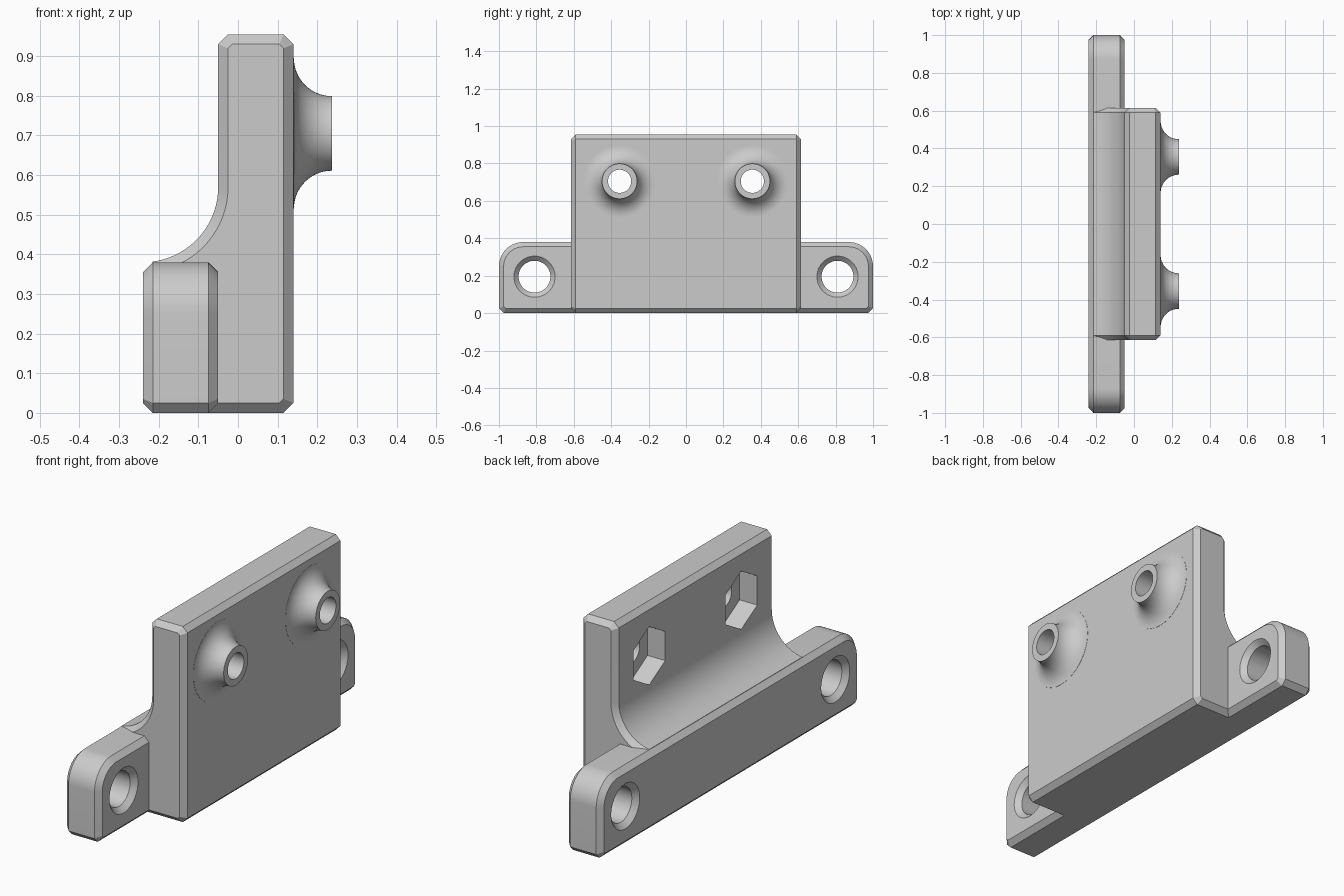
import bpy, bmesh, math
from mathutils import Vector

if "Cube" in bpy.data.objects:
    bpy.data.objects.remove(bpy.data.objects["Cube"], do_unlink=True)

CH = 0.025            # chamfer on every outer edge
PEG_Y, PEG_Z = 0.355, 0.705
EYE_Y, EYE_Z = 0.81, 0.195

grey = bpy.data.materials.new("plain grey")
grey.use_nodes = True
COLOUR = (0.6, 0.6, 0.6, 1)
grey.diffuse_color = COLOUR
grey.node_tree.nodes["Principled BSDF"].inputs["Base Color"].default_value = COLOUR


def loft(name, rings):
    """Closed solid through equal-length rings of points."""
    bm = bmesh.new()
    rings = [[bm.verts.new(p) for p in ring] for ring in rings]
    count = len(rings[0])
    for low, high in zip(rings, rings[1:]):
        for i in range(count):
            j = (i + 1) % count
            bm.faces.new((low[i], low[j], high[j], high[i]))
    bm.faces.new(rings[0])
    bm.faces.new(rings[-1])
    bmesh.ops.recalc_face_normals(bm, faces=bm.faces)
    mesh = bpy.data.meshes.new(name)
    bm.to_mesh(mesh)
    bm.free()
    mesh.materials.append(grey)
    ob = bpy.data.objects.new(name, mesh)
    bpy.context.collection.objects.link(ob)
    return ob


def arc(cx, cy, r, start, end, n):
    """Points on an arc, angles in degrees."""
    steps = [math.radians(start + (end - start) * i / n) for i in range(n + 1)]
    return [(cx + r * math.cos(a), cy + r * math.sin(a)) for a in steps]


def inset(points, d):
    """Offset a counter-clockwise outline inwards with mitred corners."""
    pts = [Vector(p) for p in points]
    result = []
    for i, p in enumerate(pts):
        a = (p - pts[i - 1]).normalized()
        b = (pts[(i + 1) % len(pts)] - p).normalized()
        na, nb = Vector((-a.y, a.x)), Vector((-b.y, b.x))
        result.append(p + (na + nb) * d / (1 + na.dot(nb)))
    return result


def chamfered_prism(name, outline, start, end, place):
    """Extrude an outline from start to end with chamfered caps."""
    small = inset(outline, CH)
    layers = [(small, start), (outline, start + CH), (outline, end - CH), (small, end)]
    return loft(name, [[place(p[0], p[1], t) for p in pts] for pts, t in layers])


def turned(name, profile, y, z, sides=64, turn=0.0):
    """Solid of revolution about a line along x; profile is (x, radius)."""
    angles = [turn + math.tau * i / sides for i in range(sides)]
    return loft(name, [[(x, y + r * math.cos(a), z + r * math.sin(a)) for a in angles]
                       for x, r in profile])


def combine(target, tool, operation):
    mod = target.modifiers.new(tool.name, 'BOOLEAN')
    mod.operation = operation
    mod.solver = 'EXACT'
    mod.object = tool
    bpy.context.view_layer.update()
    bpy.context.view_layer.objects.active = target
    bpy.ops.object.modifier_apply(modifier=mod.name)
    bpy.data.objects.remove(tool, do_unlink=True)


# Upright plate with a curved foot, extruded along y
outline = [(-0.14, 0), (0.14 - CH, 0), (0.14, CH), (0.14, 0.955 - CH),
           (0.14 - CH, 0.955), (CH - 0.05, 0.955), (-0.05, 0.955 - CH)]
outline += arc(-0.24, 0.57, 0.19, 0, -82.5, 24) + [(-0.215, 0.2)]
bracket = chamfered_prism("bracket", outline, -0.615, 0.615,
                          lambda x, z, y: (x, y, z))

# Long mounting bar with rounded upper ends
R = 0.13
outline = [(-1, CH), (CH - 1, 0), (1 - CH, 0), (1, CH)]
outline += arc(1 - R, 0.38 - R, R, 0, 90, 14) + arc(R - 1, 0.38 - R, R, 90, 180, 14)
bar = chamfered_prism("bar", outline, -0.24, -0.05, lambda y, z, x: (x, y, z))
combine(bracket, bar, 'UNION')

for side in (-1, 1):
    # Flared peg, its through hole and the hexagonal nut pocket behind it
    flare = [(0.12, 0.19)] + arc(0.237, 0.19, 0.096, 180, 270, 16)
    combine(bracket, turned("peg", flare, side * PEG_Y, PEG_Z), 'UNION')
    bore = turned("peg_bore", [(-0.3, 0.062), (0.3, 0.062)], side * PEG_Y, PEG_Z)
    combine(bracket, bore, 'DIFFERENCE')
    pocket = turned("nut_pocket", [(-0.1, 0.142), (0.045, 0.142)],
                    side * PEG_Y, PEG_Z, 6, math.pi / 6)
    combine(bracket, pocket, 'DIFFERENCE')
    # Mounting hole, chamfered at both mouths
    eye = [(-0.26, 0.13), (-0.24 + CH, 0.085), (-0.05 - CH, 0.085), (-0.03, 0.13)]
    combine(bracket, turned("mounting_hole", eye, side * EYE_Y, EYE_Z), 'DIFFERENCE')

# Smooth curves, crisp edges
bpy.ops.object.select_all(action='DESELECT')
bracket.select_set(True)
bpy.context.view_layer.objects.active = bracket
bpy.ops.object.shade_smooth_by_angle(angle=math.radians(25))
